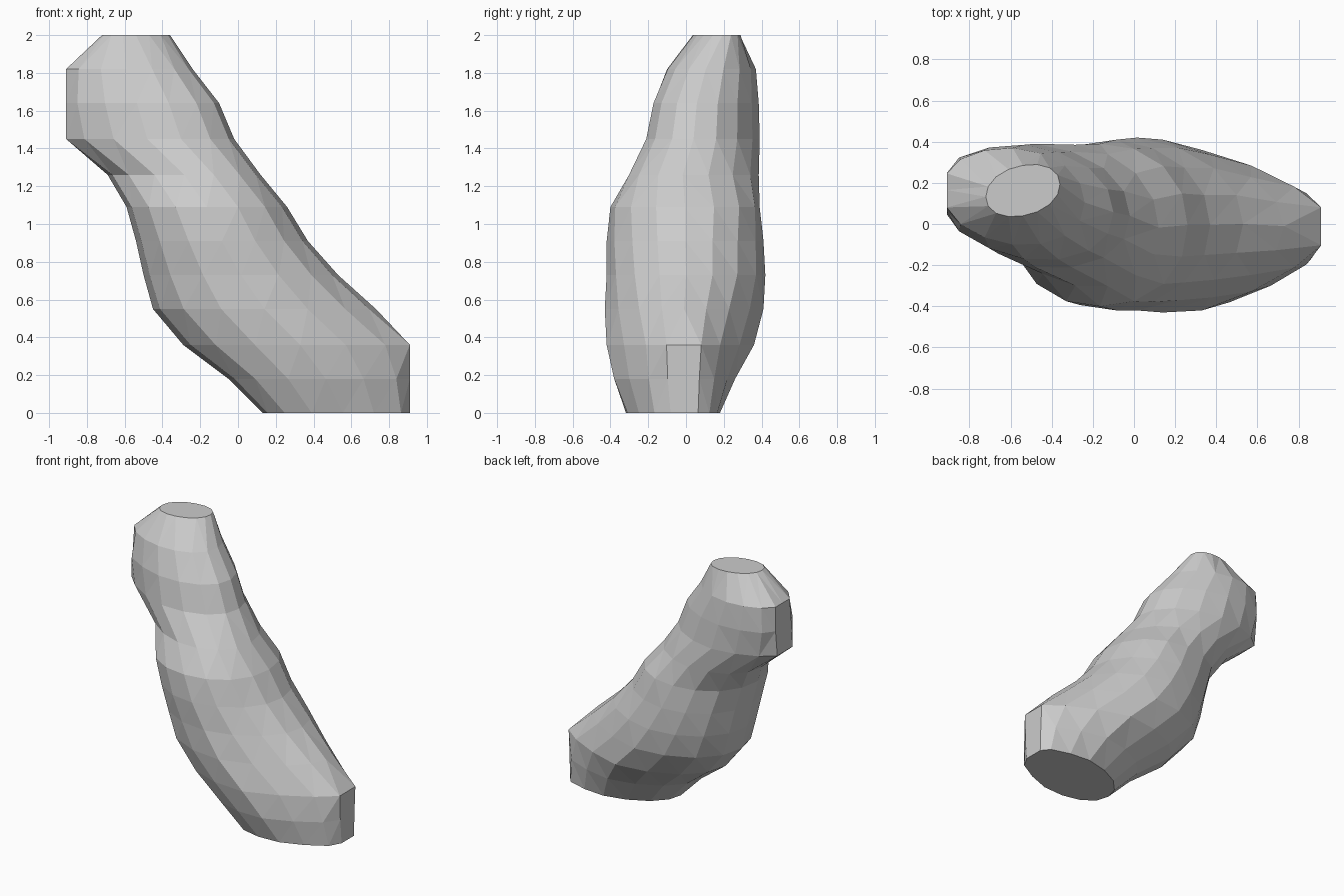
import bpy, bmesh
from math import cos, sin, pi

if "Cube" in bpy.data.objects:
    bpy.data.objects.remove(bpy.data.objects["Cube"])

SIDES = 16
LIMIT = 0.91  # flat-cut ends in x

# Horizontal sections: z, x min, x max, y min, y max, shear of y along x,
# taper (positive narrows the +x end, negative narrows the -x end)
SECTIONS = [
    (0.00, 0.13, 0.98, -0.31, 0.18, 0.06, 0.25),
    (0.18, -0.05, 0.98, -0.38, 0.26, 0.05, 0.35),
    (0.36, -0.29, 0.95, -0.42, 0.36, 0.02, 0.42),
    (0.55, -0.45, 0.73, -0.43, 0.41, 0.0, 0.3),
    (0.73, -0.50, 0.53, -0.42, 0.42, 0.0, 0.15),
    (0.91, -0.54, 0.37, -0.42, 0.41, 0.0, 0.1),
    (1.09, -0.59, 0.26, -0.40, 0.39, 0.0, 0.0),
    (1.26, -0.69, 0.12, -0.30, 0.385, -0.06, -0.1),
    (1.45, -0.94, -0.02, -0.21, 0.39, -0.05, -0.25),
    (1.64, -0.97, -0.10, -0.17, 0.385, -0.05, -0.15),
    (1.82, -0.94, -0.24, -0.10, 0.37, -0.03, -0.1),
    (2.00, -0.72, -0.36, 0.04, 0.285, 0.03, 0.0),
]


def ring(bm, section):
    z, x0, x1, y0, y1, shear, taper = section
    verts = []
    for i in range(SIDES):
        c, s = cos(2 * pi * i / SIDES), sin(2 * pi * i / SIDES)
        # slightly squared ellipse
        k = (abs(c) ** 2.15 + abs(s) ** 2.15) ** (-1 / 2.15)
        c, s = c * k, s * k
        narrow = 1 - max(0, taper * c)
        x = (x0 + x1) / 2 + c * (x1 - x0) / 2
        y = (y0 + y1) / 2 + s * narrow * (y1 - y0) / 2 + shear * c
        verts.append(bm.verts.new((max(-LIMIT, min(LIMIT, x)), y, z)))
    return verts


# Leaning faceted body, lofted through the sections
bm = bmesh.new()
rings = [ring(bm, s) for s in SECTIONS]
for low, high in zip(rings, rings[1:]):
    for i in range(SIDES):
        j = (i + 1) % SIDES
        bm.faces.new((low[i], low[j], high[j], high[i]))
sides = bm.faces[:]

# Flat bottom and top caps
bm.faces.new(rings[0][::-1])
bm.faces.new(rings[-1])
bmesh.ops.triangulate(bm, faces=sides, quad_method='SHORT_EDGE')
bmesh.ops.recalc_face_normals(bm, faces=bm.faces[:])

mesh = bpy.data.meshes.new("leaning_body")
bm.to_mesh(mesh)
bm.free()
body = bpy.data.objects.new("leaning_body", mesh)
bpy.context.collection.objects.link(body)
